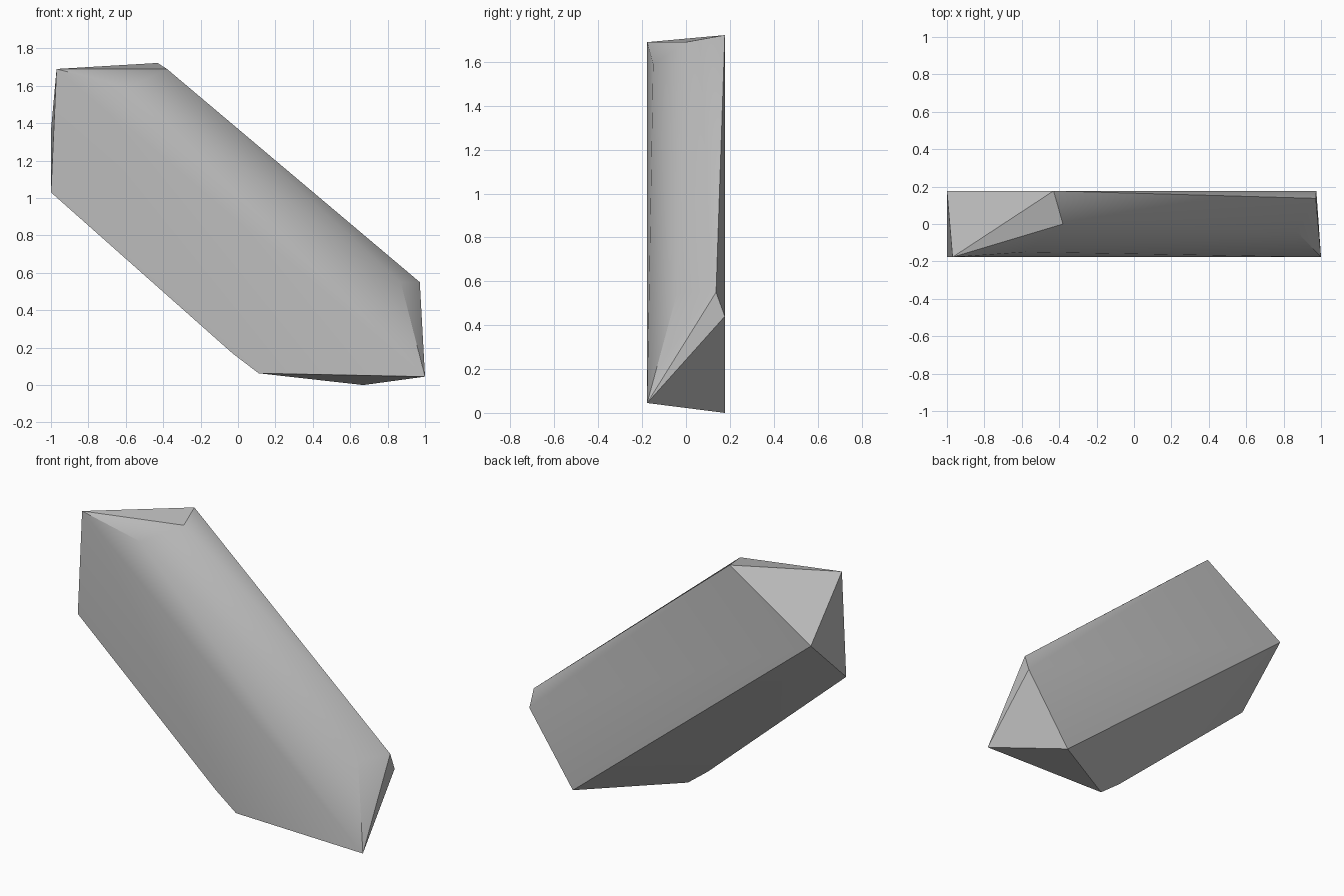
import bpy
import bmesh
import math

# Remove the default cube
cube = bpy.data.objects.get("Cube")
if cube:
    bpy.data.objects.remove(cube, do_unlink=True)

FRONT, BACK = -0.177, 0.177

# Flat front outline (x, z), with its chipped lower corner
front_outline = [(-0.97, 1.69), (-1.0, 1.03), (-0.03, 0.17), (0.11, 0.063), (1.0, 0.045)]
# Flat back outline (x, z)
back_outline = [(-0.43, 1.722), (-1.0, 1.36), (0.67, 0.0), (0.975, 0.44)]
# Bevelled upper edge between front and back (x, y, z)
bevel_points = [(-0.58, -0.15, 1.59), (-0.38, 0.0, 1.69),
                (0.87, -0.04, 0.55), (0.972, 0.137, 0.55)]

points = [(x, FRONT, z) for x, z in front_outline]
points += [(x, BACK, z) for x, z in back_outline]
points += bevel_points

# Cut stone: the tight skin around the outlines
bm = bmesh.new()
for point in points:
    bm.verts.new(point)
bmesh.ops.convex_hull(bm, input=bm.verts)
bmesh.ops.dissolve_limit(bm, angle_limit=math.radians(0.5), verts=bm.verts, edges=bm.edges)
bmesh.ops.recalc_face_normals(bm, faces=bm.faces)

mesh = bpy.data.meshes.new("stone_shard")
bm.to_mesh(mesh)
bm.free()
shard = bpy.data.objects.new("stone_shard", mesh)
bpy.context.collection.objects.link(shard)

# Plain grey stone
grey = bpy.data.materials.new("grey_stone")
grey.use_nodes = True
colour = (0.5, 0.5, 0.5, 1.0)
grey.diffuse_color = colour
grey.node_tree.nodes["Principled BSDF"].inputs["Base Color"].default_value = colour
mesh.materials.append(grey)

# Soft bevels, crisp corners
bpy.ops.object.select_all(action="DESELECT")
shard.select_set(True)
bpy.context.view_layer.objects.active = shard
bpy.ops.object.shade_smooth_by_angle(angle=math.radians(35))
